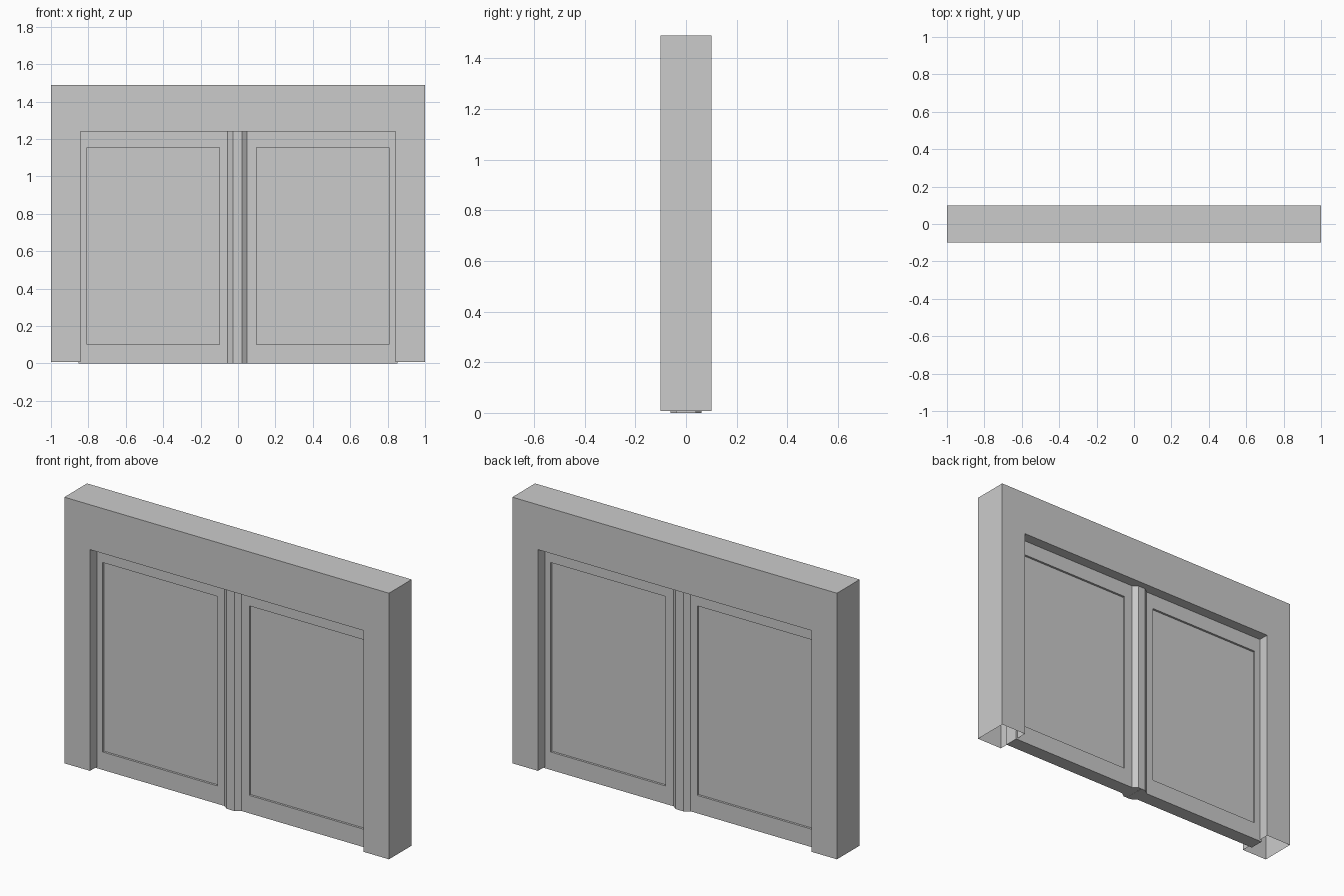
import bpy, bmesh

if "Cube" in bpy.data.objects:
    bpy.data.objects.remove(bpy.data.objects["Cube"])


def extrude_profile(name, pts, vec):
    """Extrude a closed profile of 3D points along vec; returns object name and bmesh."""
    bm = bmesh.new()
    face = bm.faces.new([bm.verts.new(p) for p in pts])
    ext = bmesh.ops.extrude_face_region(bm, geom=[face], use_keep_orig=True)
    verts = [g for g in ext["geom"] if isinstance(g, bmesh.types.BMVert)]
    bmesh.ops.translate(bm, verts=verts, vec=vec)
    bmesh.ops.recalc_face_normals(bm, faces=bm.faces[:])
    return name, bm


def finish(name, bm):
    me = bpy.data.meshes.new(name)
    bm.to_mesh(me)
    bm.free()
    ob = bpy.data.objects.new(name, me)
    bpy.context.collection.objects.link(ob)
    return ob


# Door frame: upside-down U, open underneath the two jambs
BASE, TOP, OPEN_X, OPEN_Z = 0.008, 1.49, 0.842, 1.24
outline = [(-1, BASE), (-1, TOP), (1, TOP), (1, BASE),
           (OPEN_X, BASE), (OPEN_X, OPEN_Z), (-OPEN_X, OPEN_Z), (-OPEN_X, BASE)]
name, bm = extrude_profile("door_frame", [(x, -0.1, z) for x, z in outline], (0, 0.2, 0))
bm.normal_update()
under = [f for f in bm.faces if f.normal.z < -0.9 and f.calc_center_median().z < 0.1]
bmesh.ops.delete(bm, geom=under, context='FACES_ONLY')
finish(name, bm)


# Door leaf: slab with a chamfered meeting stile and a sunken panel on each face
def door_leaf(name, side, flat, bevel):
    half = [(0.0005, 0.061), (flat, 0.061), (bevel, 0.04), (0.853, 0.04)]
    plan = [(x, -y) for x, y in half] + half[::-1]
    name, bm = extrude_profile(name, [(side * x, y, 0) for x, y in plan], (0, 0, 1.242))
    bm.normal_update()
    panels = [f for f in bm.faces if abs(f.normal.y) > 0.9 and f.calc_area() > 0.5]
    bmesh.ops.inset_individual(bm, faces=panels, thickness=0.05)
    for f in panels:
        rim = bmesh.ops.inset_individual(bm, faces=[f], thickness=0.001)
        inner = list(f.verts)
        ring = {v for r in rim["faces"] for v in r.verts} | set(inner)
        for v in ring:
            v.co.x = side * (0.098 if abs(v.co.x) < 0.45 else 0.806)
            v.co.z = 0.1 if v.co.z < 0.6 else 1.155
        for v in inner:
            v.co.y *= 0.7
    bmesh.ops.recalc_face_normals(bm, faces=bm.faces[:])
    finish(name, bm)


door_leaf("left_door_leaf", -1, 0.027, 0.055)
door_leaf("right_door_leaf", 1, 0.021, 0.049)
